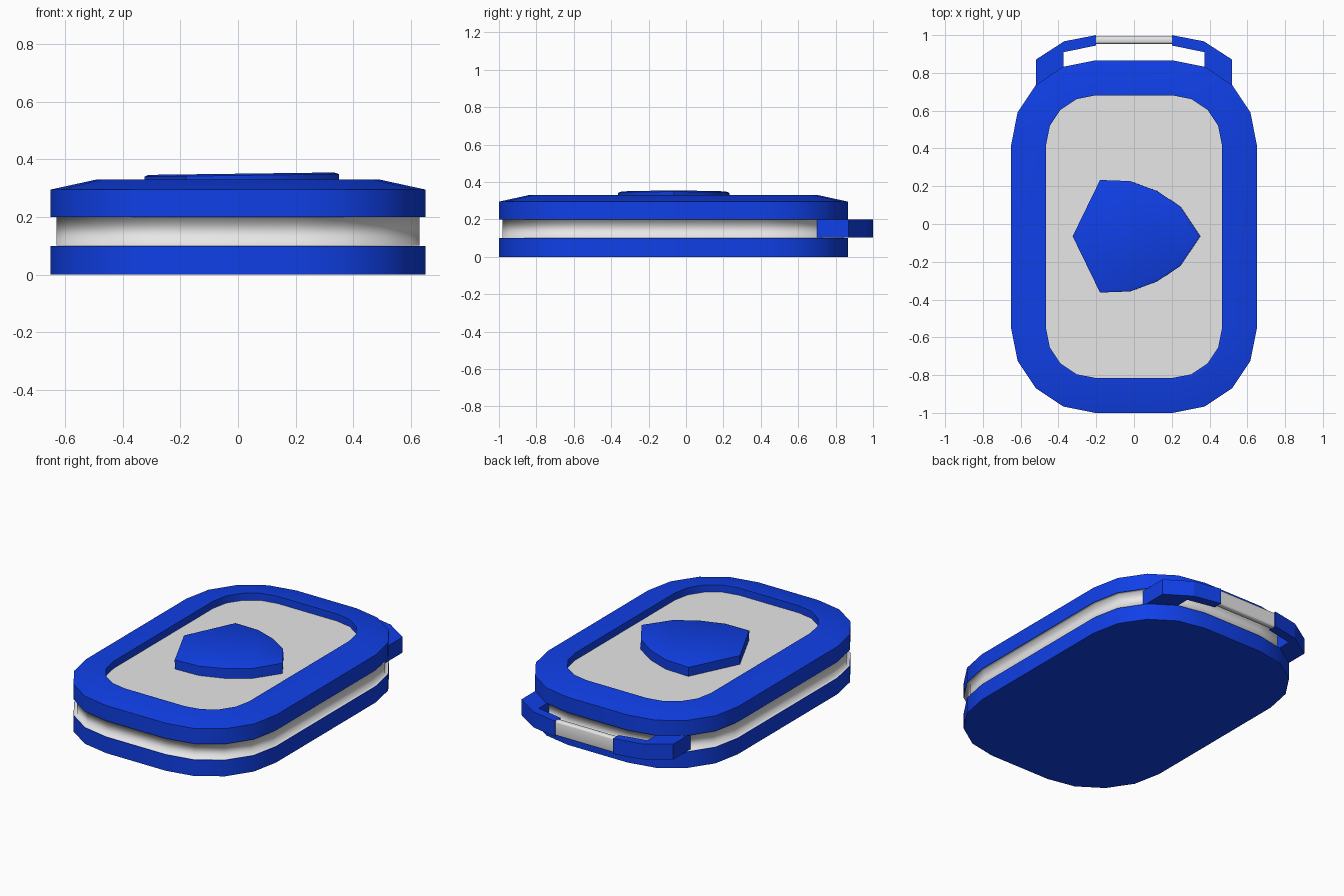
import bpy, bmesh, math
from mathutils import Matrix

cube = bpy.data.objects.get("Cube")
if cube:
    bpy.data.objects.remove(cube, do_unlink=True)

CENTER_Y = -0.067


def material(name, color):
    m = bpy.data.materials.new(name)
    m.use_nodes = True
    m.diffuse_color = (*color, 1)
    m.node_tree.nodes["Principled BSDF"].inputs["Base Color"].default_value = (*color, 1)
    return m


BLUE = material("royal blue", (0.005, 0.05, 0.8))
GREY = material("light grey", (0.8, 0.8, 0.8))


def finish(name, bm, mat, smooth_angle=35):
    bmesh.ops.recalc_face_normals(bm, faces=bm.faces)
    mesh = bpy.data.meshes.new(name)
    bm.to_mesh(mesh)
    bm.free()
    mesh.materials.append(mat)
    ob = bpy.data.objects.new(name, mesh)
    bpy.context.collection.objects.link(ob)
    bpy.ops.object.select_all(action='DESELECT')
    ob.select_set(True)
    bpy.context.view_layer.objects.active = ob
    if smooth_angle:
        bpy.ops.object.shade_smooth_by_angle(angle=math.radians(smooth_angle))
    return ob


def rounded_outline(inset):
    """Rounded rectangle, four segments per corner, sharing corner centres."""
    radius = 0.445 - inset
    points = []
    for quarter, (sx, sy) in enumerate([(1, 1), (-1, 1), (-1, -1), (1, -1)]):
        for step in range(5):
            a = math.pi / 2 * (quarter + step / 4)
            points.append((sx * 0.205 + radius * math.cos(a),
                           CENTER_Y + sy * 0.488 + radius * math.sin(a)))
    return points


def loft(rings, cap_start=False, cap_end=False, loop=False):
    """Skin a list of (outline, z) rings."""
    bm = bmesh.new()
    loops = [[bm.verts.new((x, y, z)) for x, y in pts] for pts, z in rings]
    pairs = list(zip(loops, loops[1:]))
    if loop:
        pairs.append((loops[-1], loops[0]))
    for low, high in pairs:
        n = len(low)
        for i in range(n):
            j = (i + 1) % n
            bm.faces.new((low[i], low[j], high[j], high[i]))
    if cap_start:
        bm.faces.new(loops[0][::-1])
    if cap_end:
        bm.faces.new(loops[-1])
    return bm


def shell(profile, **caps):
    return loft([(rounded_outline(inset), z) for inset, z in profile], **caps)


# Case: lower shell, recessed belt, raised rim and sunken panel
finish("lower_shell", shell([(0, 0), (0, 0.1)], cap_start=True, cap_end=True), BLUE)
finish("belt", shell([(0.002, 0.101), (0.02, 0.101), (0.02, 0.199), (0.002, 0.199)]),
       GREY, 180)
finish("upper_rim", shell([(0, 0.2), (0, 0.295), (0.16, 0.33), (0.185, 0.33),
                           (0.185, 0.2)], loop=True), BLUE)
finish("top_panel", shell([(0.185, 0.26), (0.185, 0.285)], cap_start=True, cap_end=True),
       GREY)

# Shield badge: half outline mirrored across its own axis, slightly tilted
half = [(0.35, 0), (0.245, 0.158), (0.12, 0.24), (-0.02, 0.292), (-0.18, 0.298), (-0.325, 0)]
outline = half + [(x, -y) for x, y in half[-2:0:-1]]
inner = [(x * 0.955, y * 0.95) for x, y in outline]
badge = loft([(outline, -0.075), (outline, -0.006), (inner, 0)], cap_start=True, cap_end=True)
badge.transform(Matrix.Translation((0, -0.065, 0.35)) @ Matrix.Rotation(-0.013, 4, 'Y'))
finish("shield_badge", badge, BLUE, 30)

# Strap loop: two bent arms joined by a bar
arm = [(0.52, 0.70), (0.52, 0.87), (0.37, 0.967), (0.2, 1.0),
       (0.2, 0.945), (0.372, 0.91), (0.372, 0.70)]
for side, sign in (("left", 1), ("right", -1)):
    pts = [(sign * x, y) for x, y in arm]
    finish(side + "_loop_arm", loft([(pts, 0.103), (pts, 0.199)], cap_start=True, cap_end=True),
           BLUE, 0)

bm = bmesh.new()
bmesh.ops.create_cube(bm, size=1)
bm.transform(Matrix.Translation((0, 0.973, 0.151)) @ Matrix.Diagonal((0.42, 0.038, 0.094, 1)))
long_edges = [e for e in bm.edges if abs(e.verts[0].co.x - e.verts[1].co.x) > 0.1]
bmesh.ops.bevel(bm, geom=long_edges, offset=0.012, segments=3, profile=0.5, affect='EDGES')
finish("loop_bar", bm, GREY, 40)
